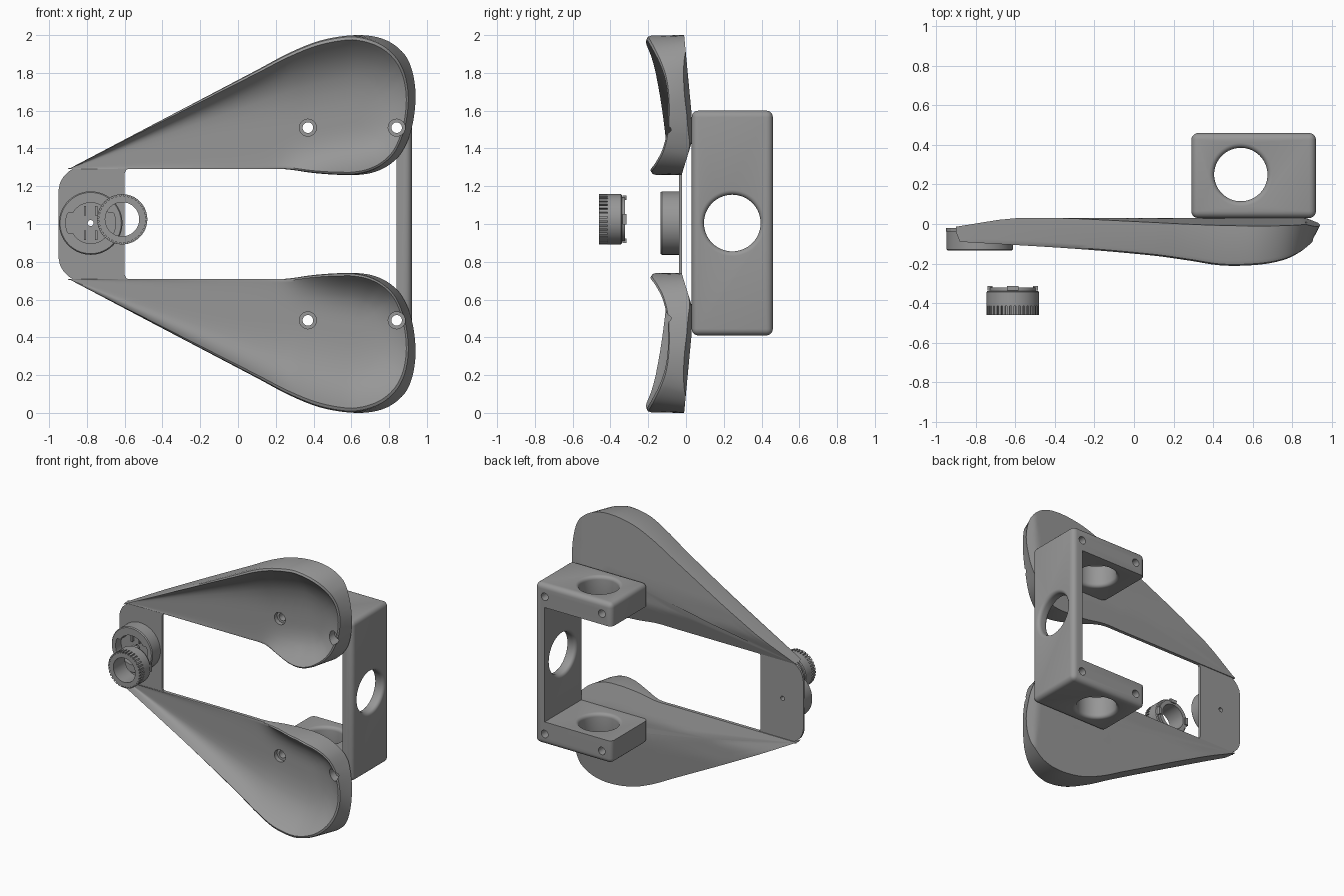
import bpy, bmesh, math
from mathutils import Vector

cube = bpy.data.objects.get("Cube")
if cube:
    bpy.data.objects.remove(cube, do_unlink=True)

grey = bpy.data.materials.new("plain grey")
grey.use_nodes = True
grey.diffuse_color = (0.31, 0.31, 0.31, 1)
grey.node_tree.nodes["Principled BSDF"].inputs["Base Color"].default_value = (0.31, 0.31, 0.31, 1)


def finish(bm, name):
    bmesh.ops.recalc_face_normals(bm, faces=bm.faces)
    me = bpy.data.meshes.new(name)
    bm.to_mesh(me)
    bm.free()
    me.materials.append(grey)
    ob = bpy.data.objects.new(name, me)
    bpy.context.collection.objects.link(ob)
    return ob


def select(ob):
    bpy.ops.object.select_all(action='DESELECT')
    ob.select_set(True)
    bpy.context.view_layer.objects.active = ob


def smooth(ob, angle=32):
    select(ob)
    bpy.ops.object.shade_smooth_by_angle(angle=math.radians(angle))


def cut(ob, cutters):
    select(ob)
    for c in cutters:
        c.hide_render = True
        m = ob.modifiers.new("cut", 'BOOLEAN')
        m.operation, m.object, m.solver = 'DIFFERENCE', c, 'EXACT'
        bpy.ops.object.modifier_apply(modifier=m.name)
        bpy.data.objects.remove(c, do_unlink=True)


def box(name, lo, hi, bevel=0.0, spin=0.0):
    bm = bmesh.new()
    bmesh.ops.create_cube(bm, size=1)
    for v in bm.verts:
        v.co = Vector([(a + b) / 2 + (b - a) * t for a, b, t in zip(lo, hi, v.co)])
    if bevel:
        bmesh.ops.bevel(bm, geom=bm.edges[:], offset=bevel, segments=5, profile=0.5, affect='EDGES')
    return finish(bm, name)


def lathe(name, profile, centre, axis='y', n=64, tube=False):
    """Turn (radius, height) points about an axis; a tube joins last to first."""
    place = {'x': lambda a, b, h: (h, a, b), 'y': lambda a, b, h: (a, h, b), 'z': lambda a, b, h: (a, b, h)}[axis]
    bm = bmesh.new()
    rings = []
    for r, h in profile:
        angles = [math.tau * i / n for i in range(n)]
        rings.append([bm.verts.new(Vector(centre) + Vector(place(r * math.cos(a), r * math.sin(a), h)))
                      for a in angles])
    pairs = list(zip(rings, rings[1:]))
    if tube:
        pairs.append((rings[-1], rings[0]))
    else:
        bm.faces.new(rings[0])
        bm.faces.new(rings[-1])
    for a, b in pairs:
        for i in range(n):
            j = (i + 1) % n
            bm.faces.new((a[i], a[j], b[j], b[i]))
    return finish(bm, name)


def flared(r, lo, hi, centre, axis, f=0.025):
    """Cutter for a hole with rounded mouths at lo and hi."""
    arc = [(r + f * (1 - math.sin(t)), f * (1 - math.cos(t))) for t in [math.pi / 2 * k / 5 for k in range(6)]]
    side = [(rad, lo + h) for rad, h in arc]
    other = [(rad, hi - h) for rad, h in reversed(arc)]
    mouth = r + f
    return lathe("hole_cutter", [(mouth, lo - 0.05)] + side + other + [(mouth, hi + 0.05)], centre, axis)


# Pad outline: x, z and front rim depth y
RIM = [(-0.90, 1.29, -0.04), (-0.3, 1.29, -0.04), (0.1, 1.29, -0.04), (0.25, 1.29, -0.05), (0.4, 1.27, -0.11),
       (0.55, 1.26, -0.17), (0.68, 1.265, -0.187), (0.78, 1.30, -0.16), (0.86, 1.37, -0.125),
       (0.915, 1.49, -0.1), (0.94, 1.66, -0.095), (0.925, 1.8, -0.11), (0.88, 1.9, -0.14),
       (0.78, 1.975, -0.18), (0.64, 2.0, -0.205), (0.45, 1.975, -0.21), (0.28, 1.91, -0.185),
       (0.1, 1.815, -0.16), (-0.3, 1.605, -0.125), (-0.88, 1.30, -0.09)]
FLOOR = -0.037


def spline(points, steps=6):
    p = [Vector(q) for q in points]
    last = len(p) - 1

    def tangent(i):
        a, b = max(i - 1, 0), min(i + 1, last)
        return (p[b] - p[a]) / sum((p[k + 1] - p[k]).length for k in range(a, b))
    out = []
    for i in range(last):
        h = (p[i + 1] - p[i]).length
        for k in range(steps):
            t = k / steps
            s = t * t * (3 - 2 * t)
            out.append(p[i] * (1 - s) + p[i + 1] * s
                       + tangent(i) * h * t * (1 - t) ** 2 - tangent(i + 1) * h * t * t * (1 - t))
    return out + [p[last]]


def back_y(x, z):
    inner = -0.02 + (z - 1.27) * 0.31
    outer = 0.03 - (z - 1.58) * 0.095
    return min(0.03, inner, outer) - max(0, x - 0.87) * 0.4


def pad(name, flip):
    outline = spline(RIM)
    bm = bmesh.new()

    def ring(r, front, drop=0.0):
        verts = []
        for x, z, rim in outline:
            sx = min(x, 0.6)
            sz = 1.295 + (sx + 0.9) * 0.17
            end = min(1, max(0, (x - 0.6) / 0.3))
            k = r * (1 - 0.1 * end) if front else r
            px, pz = sx + (x - sx) * k, sz + (z - sz) * k
            if front:
                power = 3.2 + 5 * min(1, max(0, (0.3 - x) / 1.0))
                y = FLOOR + (rim - FLOOR) * min(1, r / 0.95) ** power + drop * min(1, (FLOOR - rim) * 15)
            else:
                y = back_y(px, pz)
            verts.append(bm.verts.new((px, y, 2 - pz if flip else pz)))
        return verts

    radii = [0.08, 0.2, 0.35, 0.5, 0.6, 0.7, 0.78, 0.85, 0.9, 0.95]
    rings = [ring(r, False) for r in radii + [1]]
    rings += [ring(1, True, 0.025), ring(0.985, True, 0.007)]
    rings += [ring(r, True) for r in reversed(radii)]
    bm.faces.new(rings[0])
    bm.faces.new(rings[-1])
    n = len(outline)
    for a, b in zip(rings, rings[1:]):
        for i in range(n):
            j = (i + 1) % n
            bm.faces.new((a[i], a[j], b[j], b[i]))
    return finish(bm, name)


def bolt_cutters(z):
    steps = [(0.045, -0.4), (0.045, -0.005), (0.028, -0.005), (0.028, 0.7)]
    return [lathe("bolt_cutter", steps, (x, 0, z), 'y', 32) for x in (0.37, 0.84)]


# Two dished pads, mirrored top and bottom
for name, flip in (("upper_pad", False), ("lower_pad", True)):
    ob = pad(name, flip)
    cut(ob, bolt_cutters(0.49 if flip else 1.51))
    smooth(ob)

# Rear bracket with two arms
bracket = box("rear_bracket", (0.29, 0.03, 0.41), (0.92, 0.46, 1.6), 0.035)
cut(bracket, [box("gap_cutter", (0, -0.2, 0.58), (0.84, 0.7, 1.43))])
cut(bracket, [flared(0.15, 0.84, 0.92, (0, 0.245, 1.005), 'x'),
              flared(0.135, 1.43, 1.6, (0.54, 0.25, 0), 'z'),
              flared(0.135, 0.41, 0.58, (0.54, 0.25, 0), 'z')])
cut(bracket, bolt_cutters(0.49) + bolt_cutters(1.51))
smooth(bracket)

# Thin bridge joining the pads
half = [(-0.95, 0.18), (-0.943, 0.215), (-0.925, 0.25), (-0.9, 0.275), (-0.87, 0.295),
        (-0.575, 0.295), (-0.59, 0.288), (-0.6, 0.27)]
bm = bmesh.new()
loop = half + [(x, -z) for x, z in reversed(half)]
face = bm.faces.new([bm.verts.new((x, FLOOR, 1 + z)) for x, z in loop])
new = bmesh.ops.extrude_face_region(bm, geom=[face])["geom"]
bmesh.ops.translate(bm, vec=(0, 0.017, 0), verts=[g for g in new if isinstance(g, bmesh.types.BMVert)])
bridge = finish(bm, "bridge_plate")
HUB = (-0.78, 0, 1.005)
pin = [(0.016, -0.3), (0.016, 0.2)]
cut(bridge, [lathe("pin_cutter", pin, HUB, 'y', 24)])

# Round socket with side slots
hub = lathe("socket", [(0.168, -0.03), (0.168, -0.128), (0.162, -0.135)], HUB)
slot = lathe("slot_cutter", [(0.132, -0.2), (0.132, -0.07)], HUB)
for v in slot.data.vertices:
    v.co.z = min(HUB[2] + 0.055, max(HUB[2] - 0.055, v.co.z))
cut(hub, [lathe("recess_cutter", [(0.108, -0.2), (0.108, -0.07)], HUB), slot,
          lathe("pin_cutter", pin, HUB, 'y', 24)])
smooth(hub)
for sx in (-1, 1):
    for sz in (-1, 1):
        x, z = HUB[0] + sx * 0.03, HUB[2] + sz * 0.065
        box("socket_rib", (x - 0.006, -0.095, z - 0.025), (x + 0.006, -0.065, z + 0.025))

# Loose locking ring with grip ribs and end tabs
CAP = (-0.613, 0, 1.025)
ring = lathe("locking_ring", [(0.09, -0.46), (0.123, -0.46), (0.123, -0.415), (0.133, -0.415), (0.133, -0.345),
                              (0.128, -0.338), (0.118, -0.338), (0.118, -0.322), (0.09, -0.322)], CAP, tube=True)
smooth(ring)


def around(name, count, r0, r1, y0, y1, width):
    bm = bmesh.new()
    for i in range(count):
        mid = math.tau * i / count
        corners = [(r, y, mid + s * width) for s in (-1, 1) for r, y in ((r0, y0), (r1, y0), (r1, y1), (r0, y1))]
        v = [bm.verts.new((CAP[0] + r * math.cos(a), y, CAP[2] + r * math.sin(a))) for r, y, a in corners]
        bm.faces.new(v[:4])
        bm.faces.new(v[4:])
        for k in range(4):
            m = (k + 1) % 4
            bm.faces.new((v[k], v[m], v[m + 4], v[k + 4]))
    return finish(bm, name)


around("grip_ribs", 36, 0.118, 0.133, -0.46, -0.412, 0.055)
around("end_tabs", 4, 0.105, 0.13, -0.336, -0.314, 0.22)
